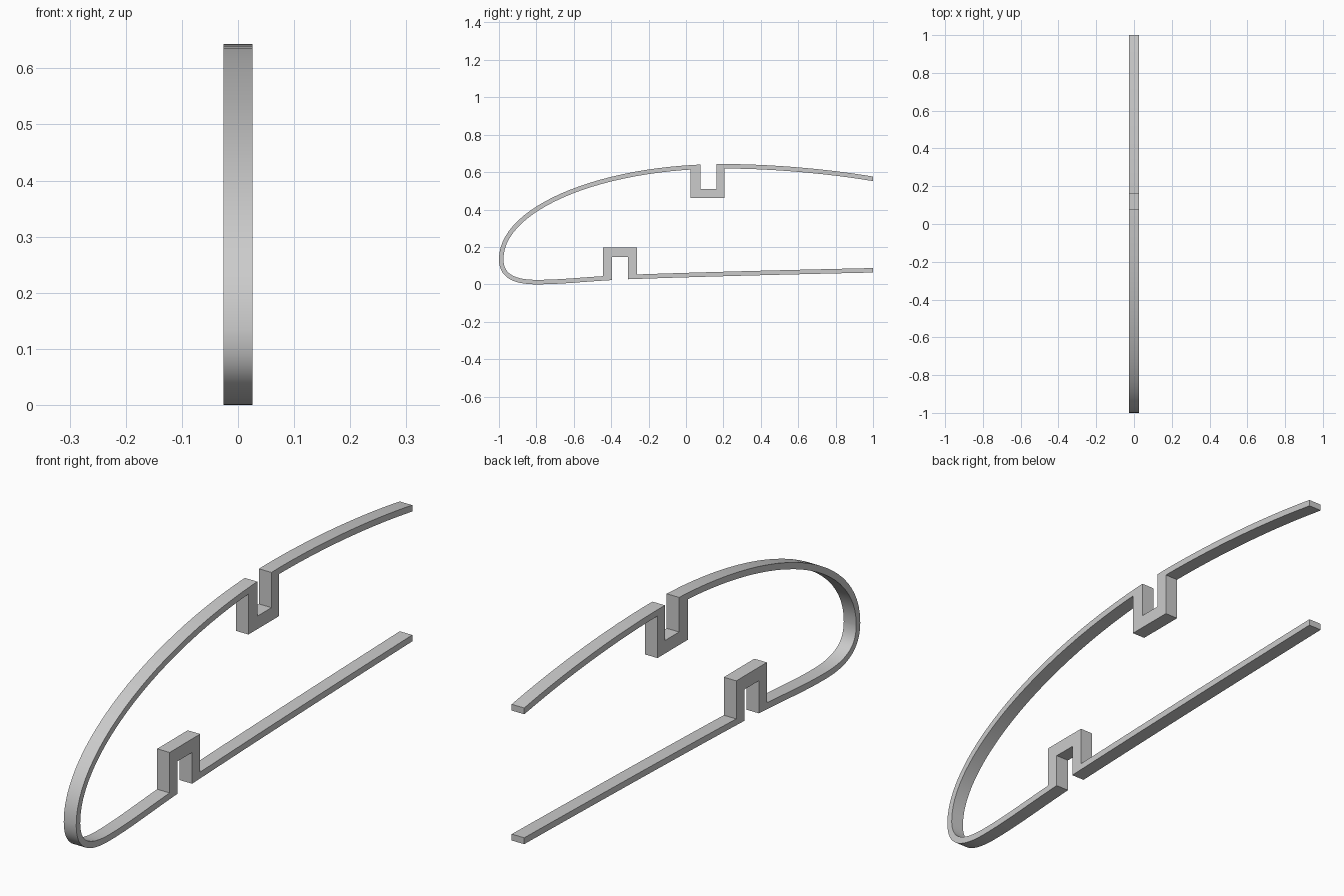
import bpy, bmesh
from mathutils import Vector
from mathutils.geometry import interpolate_bezier

HALF_WIDTH = 0.026
WALL = 0.024

cube = bpy.data.objects.get("Cube")
if cube:
    bpy.data.objects.remove(cube, do_unlink=True)


def bezier_chain(segments, count=28):
    """Join bezier segments, given as (y, z) control points, into one rail."""
    rail = []
    for segment in segments:
        pts = interpolate_bezier(*[Vector(p) for p in segment], count)
        rail += pts[1:] if rail else pts
    return [p.to_2d() for p in rail]


def offset(rail, distance):
    """Shift a rail to the left of its direction of travel."""
    result = []
    for i, p in enumerate(rail):
        t = (rail[min(i + 1, len(rail) - 1)] - rail[max(i - 1, 0)]).normalized()
        result.append(p + Vector((-t.y, t.x)) * distance)
    return result


def clip(rail, start, end):
    """Part of a rail between two y values, with interpolated ends."""
    low, high = min(start, end), max(start, end)
    result = []
    for a, b in zip(rail, rail[1:]):
        if low <= a.x <= high:
            result.append(a)
        cuts = [y for y in (start, end) if min(a.x, b.x) < y < max(a.x, b.x)]
        result += [a.lerp(b, (y - a.x) / (b.x - a.x)) for y in cuts]
    if low <= rail[-1].x <= high:
        result.append(rail[-1])
    return result


def slot(start, end, level):
    return [Vector((start, level)), Vector((end, level))]


# Outer rails: upper from tail to nose, lower from nose to tail
upper = bezier_chain([
    [(1, 0.576), (0.75, 0.618), (0.45, 0.643), (0.2, 0.643)],
    [(0.2, 0.643), (-0.45, 0.643), (-1, 0.42), (-1, 0.135)]])
lower = bezier_chain([
    [(-1, 0.135), (-1, 0.04), (-0.93, 0), (-0.8, 0)],
    [(-0.8, 0), (-0.65, 0), (-0.55, 0.016), (-0.31, 0.027)],
    [(-0.31, 0.027), (0.1, 0.042), (0.6, 0.054), (1, 0.063)]])

# Inner rails follow at wall thickness, trimmed straight at the tail
upper_in, lower_in = offset(upper, WALL), offset(lower, WALL)
upper_in[0].x = lower_in[-1].x = 1

# Closed outline with a U-shaped notch in each skin
outer = (clip(upper, 1, 0.162) + slot(0.162, 0.078, 0.51)
         + clip(upper, 0.078, -1) + clip(lower, -1, -0.396)[1:]
         + slot(-0.396, -0.31, 0.145) + clip(lower, -0.31, 1))
inner = (clip(upper_in, 1, 0.207) + slot(0.207, 0.025, 0.461)
         + clip(upper_in, 0.025, -1) + clip(lower_in, -1, -0.444)[1:]
         + slot(-0.444, -0.262, 0.196) + clip(lower_in, -0.262, 1))

# Extrude the outline across the strip width
bm = bmesh.new()
face = bm.faces.new([bm.verts.new((-HALF_WIDTH, p.x, p.y))
                     for p in outer + inner[::-1]])
extruded = bmesh.ops.extrude_face_region(bm, geom=[face], use_keep_orig=True)
bmesh.ops.translate(bm, vec=(2 * HALF_WIDTH, 0, 0),
                    verts=[v for v in extruded["geom"]
                           if isinstance(v, bmesh.types.BMVert)])
bmesh.ops.remove_doubles(bm, verts=bm.verts, dist=0.0001)
bmesh.ops.recalc_face_normals(bm, faces=bm.faces)
mesh = bpy.data.meshes.new("notched_strip")
bm.to_mesh(mesh)
bm.free()
strip = bpy.data.objects.new("notched_strip", mesh)
bpy.context.collection.objects.link(strip)

# Plain grey finish
grey = bpy.data.materials.new("light_grey")
grey.use_nodes = True
colour = (0.6, 0.6, 0.6, 1)
grey.diffuse_color = colour
grey.node_tree.nodes["Principled BSDF"].inputs["Base Color"].default_value = colour
mesh.materials.append(grey)

# Smooth the curve and keep corners crisp
bpy.ops.object.select_all(action="DESELECT")
strip.select_set(True)
bpy.context.view_layer.objects.active = strip
bpy.ops.object.shade_smooth_by_angle(angle=0.5)
